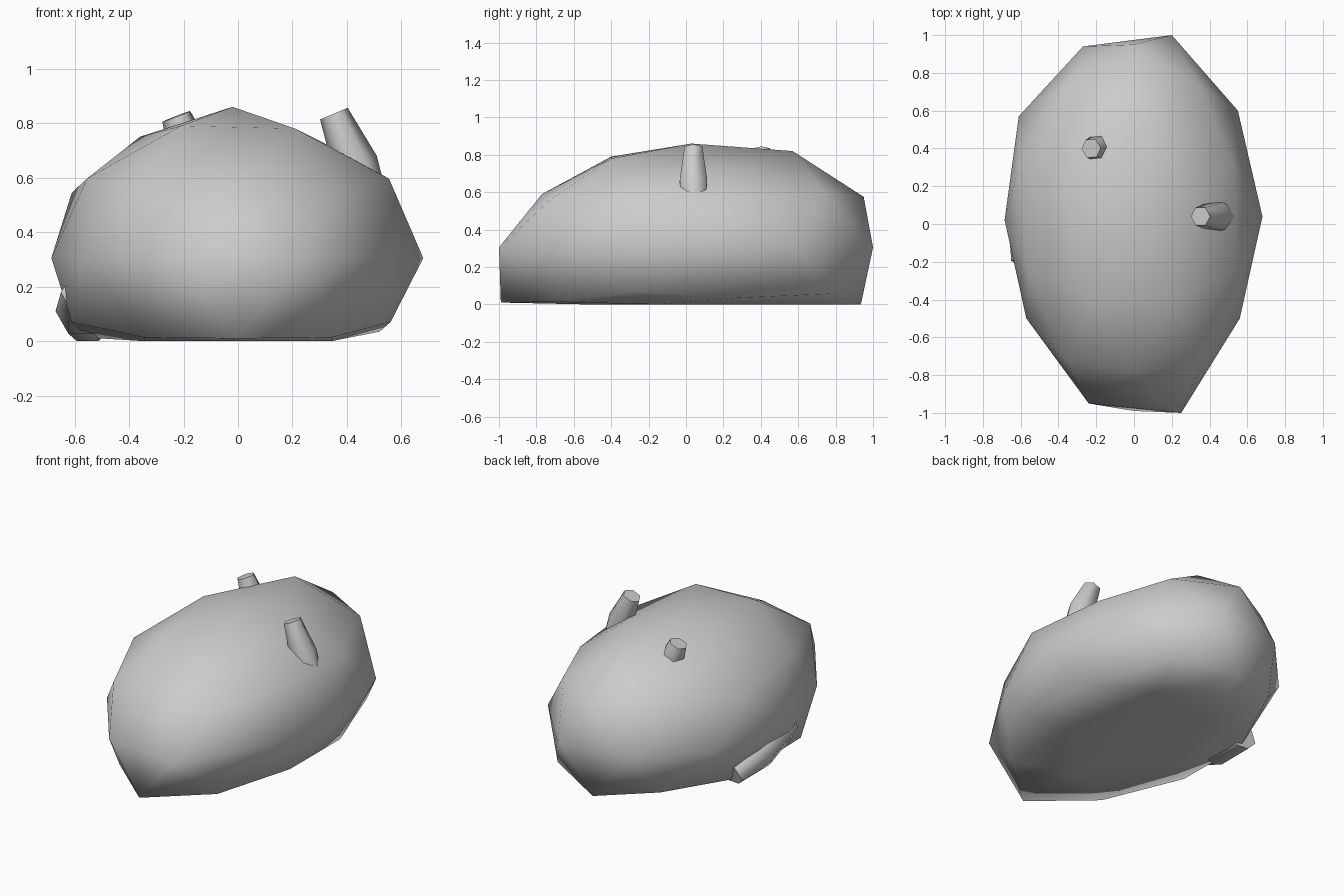
import bpy
import bmesh
import math
from mathutils import Vector, Matrix

cube = bpy.data.objects.get("Cube")
if cube:
    bpy.data.objects.remove(cube, do_unlink=True)

GREY = (0.6, 0.6, 0.6, 1)
grey = bpy.data.materials.new("plain grey")
grey.use_nodes = True
grey.diffuse_color = GREY
grey.node_tree.nodes["Principled BSDF"].inputs["Base Color"].default_value = GREY


def finish(bm, name, angle):
    """Turn a bmesh into a smooth-shaded object, sitting on the ground."""
    for v in bm.verts:
        v.co.z = max(v.co.z, 0)
    bmesh.ops.recalc_face_normals(bm, faces=bm.faces)
    mesh = bpy.data.meshes.new(name)
    bm.to_mesh(mesh)
    bm.free()
    mesh.materials.append(grey)
    obj = bpy.data.objects.new(name, mesh)
    bpy.context.collection.objects.link(obj)
    bpy.ops.object.select_all(action="DESELECT")
    obj.select_set(True)
    bpy.context.view_layer.objects.active = obj
    bpy.ops.object.shade_smooth_by_angle(angle=angle)
    return obj


# Body: stretched icosphere with a flat underside and a slightly uneven shell
RIM = 0.305
body = bmesh.new()
bmesh.ops.create_icosphere(body, subdivisions=2, radius=1)
shape = (Matrix.Translation((0, 0.02, RIM))
         @ Matrix.Diagonal((0.685, 1.04, 0.555, 1))
         @ Matrix.Rotation(math.pi / 2, 4, "Z"))
bmesh.ops.transform(body, matrix=shape, verts=body.verts)

rim = [(0.68, 0.04), (0.55, 0.6), (0.2, 1), (-0.27, 0.94), (-0.61, 0.57),
       (-0.685, 0.02), (-0.57, -0.5), (-0.24, -0.95), (0.25, -1), (0.56, -0.5)]
crown = [(-0.02, 0.03, 0.86), (0, 0.57, 0.82), (-0.36, 0.17, 0.75),
         (0.31, 0.17, 0.73), (0.21, -0.4, 0.78), (-0.21, -0.4, 0.79)]
shoulder = [(0, 0.95, 0.575), (0.525, 0.31, 0.57), (-0.61, 0.3, 0.545),
            (0, -0.77, 0.59)]
base = [(0, -0.99, 0.01), (0.56, -0.28, 0.07), (-0.61, -0.28, 0.07),
        (0.52, 0.28, 0.035), (0, 0.935, 0)]
for point in [(x, y, RIM) for x, y in rim] + crown + shoulder + base:
    target = Vector(point)
    nearest = min(body.verts, key=lambda v: (v.co - target).length)
    nearest.co = target
finish(body, "body", math.pi)


def spindle(name, start, end, radii, turn=0):
    """Six-sided tapered limb with rings spread evenly from start to end."""
    start, end = Vector(start), Vector(end)
    spin = (end - start).to_track_quat("Z", "Y")
    bm = bmesh.new()
    rings = []
    for i, radius in enumerate(radii):
        centre = start.lerp(end, i / (len(radii) - 1))
        ring = []
        for k in range(6):
            a = turn + k * math.tau / 6
            offset = Vector((math.cos(a), math.sin(a), 0)) * radius
            ring.append(bm.verts.new(centre + spin @ offset))
        rings.append(ring)
    for low, high in zip(rings, rings[1:]):
        for k in range(6):
            n = (k + 1) % 6
            bm.faces.new((low[k], low[n], high[n], high[k]))
    bm.faces.new(rings[0])
    bm.faces.new(rings[-1])
    return finish(bm, name, math.radians(65))


# Limbs poking out of the shell
spindle("tall_stalk", (0.51, 0.04, 0.46), (0.352, 0.04, 0.835),
        (0.055, 0.085, 0.055), math.pi / 6)
spindle("short_stalk", (-0.12, 0.41, 0.55), (-0.227, 0.4, 0.825),
        (0.06, 0.08, 0.055), math.pi / 6)
spindle("side_limb", (-0.59, -0.2, 0.18), (-0.55, 0.33, 0.04),
        (0.06, 0.1, 0.08))
